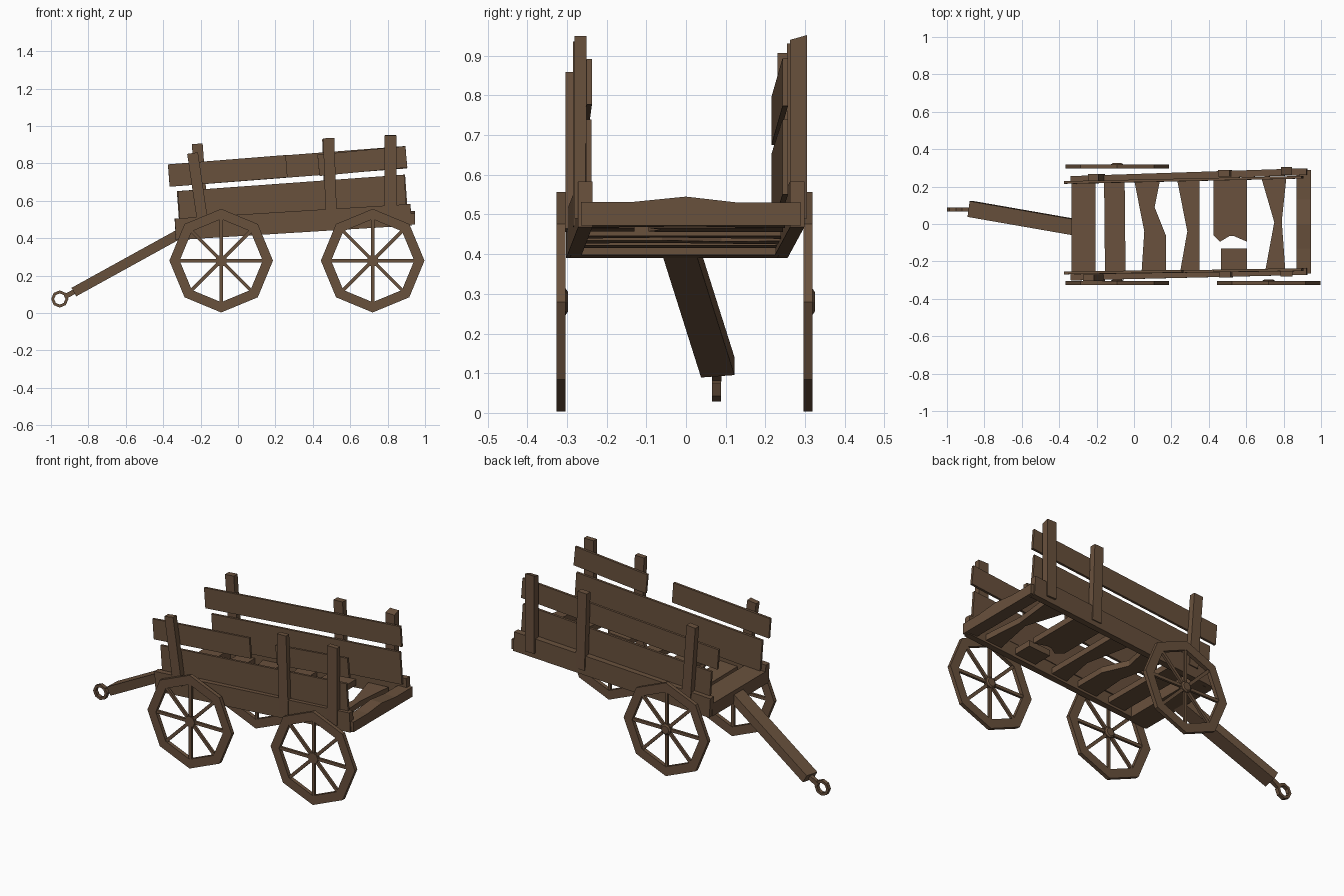
import bpy, math
from mathutils import Vector

if "Cube" in bpy.data.objects:
    bpy.data.objects.remove(bpy.data.objects["Cube"])

wood = bpy.data.materials.new("weathered brown wood")
wood.diffuse_color = (0.141, 0.082, 0.046, 1)
wood.use_nodes = True
wood.node_tree.nodes["Principled BSDF"].inputs["Base Color"].default_value = wood.diffuse_color


def make(name, verts, faces):
    me = bpy.data.meshes.new(name)
    me.from_pydata([tuple(v) for v in verts], [], faces)
    me.materials.append(wood)
    ob = bpy.data.objects.new(name, me)
    bpy.context.collection.objects.link(ob)
    return ob


def loft(name, rings):
    """Closed solid through equally sized rings of points."""
    n = len(rings[0])
    verts = [p for r in rings for p in r]
    faces = [(k * n + i, k * n + (i + 1) % n, (k + 1) * n + (i + 1) % n, (k + 1) * n + i)
             for k in range(len(rings) - 1) for i in range(n)]
    last = (len(rings) - 1) * n
    faces += [tuple(reversed(range(n))), tuple(range(last, last + n))]
    return make(name, verts, faces)


def beam(name, a, b, w, h, ref=(0, 1, 0)):
    """Square bar from a to b: w along ref, h across it."""
    a, b, ref = Vector(a), Vector(b), Vector(ref)
    d = (b - a).normalized()
    side = (ref - d * ref.dot(d)).normalized()
    up = side.cross(d)
    s = [(-1, -1), (1, -1), (1, 1), (-1, 1)]
    ring = lambda c: [c + side * (i * w / 2) + up * (j * h / 2) for i, j in s]
    return loft(name, [ring(b), ring(a)])


def ring_y(name, c, ro, ri, depth, n=8):
    """Flat-sided ring around the y axis."""
    verts, faces = [], []
    for i in range(n):
        t = 2 * math.pi * i / n
        for r, y in ((ro, -1), (ro, 1), (ri, 1), (ri, -1)):
            verts.append((c[0] + r * math.cos(t), c[1] + y * depth / 2, c[2] + r * math.sin(t)))
        j = (i + 1) % n
        for k in range(4):
            m = (k + 1) % 4
            faces.append((i * 4 + k, i * 4 + m, j * 4 + m, j * 4 + k))
    return make(name, verts, faces)


def bed_z(x):
    """Underside of the tilted bed."""
    return 0.39 + 0.06 * (x + 0.33)


# wheels: the back right one is missing
for tag, wx, wy in (("front_near", -0.09, -0.315), ("rear_near", 0.72, -0.315),
                    ("front_far", -0.09, 0.307)):
    c = Vector((wx, wy, 0.28))
    ring_y(tag + "_wheel_rim", c, 0.277, 0.222, 0.023)
    hub = [[(wx + r * math.cos(i * math.pi / 4), wy + y, 0.28 + r * math.sin(i * math.pi / 4))
            for i in range(8)] for y, r in ((-0.011, 0.033), (0.012, 0.033), (0.018, 0.024))]
    loft(tag + "_wheel_hub", hub)
    for i in range(8):
        t = i * math.pi / 4
        d = Vector((math.cos(t), 0, math.sin(t)))
        beam(tag + "_wheel_spoke", c + d * 0.02, c + d * 0.235, 0.014, 0.018)

# bed side rails
beam("near_rail", (-0.335, -0.284, bed_z(-0.335) + 0.058), (0.925, -0.254, bed_z(0.925) + 0.06), 0.036, 0.115)
beam("far_rail", (-0.335, 0.238, bed_z(-0.335) + 0.058), (0.925, 0.28, bed_z(0.925) + 0.06), 0.036, 0.115)


def slat(name, outline, lo, hi):
    loft(name, [[(x, y, bed_z(x) + h) for x, y in outline] for h in (lo, hi)])


# bed end beams and worn floor slats (outlines seen from above)
slat("front_beam", [(-0.335, -0.295), (-0.205, -0.29), (-0.205, 0.235), (-0.335, 0.23)], 0.0, 0.075)
slat("floor_slat_1", [(-0.155, -0.27), (-0.045, -0.27), (-0.05, 0.235), (-0.16, 0.235)], 0.015, 0.05)
slat("floor_slat_2", [(0.04, -0.265), (0.17, -0.265), (0.17, -0.06), (0.11, 0.09), (0.14, 0.24),
                      (0.0, 0.24), (0.055, -0.04)], 0.015, 0.05)
slat("floor_slat_3", [(0.245, -0.265), (0.35, -0.265), (0.35, 0.24), (0.23, 0.24), (0.285, -0.04)],
     0.015, 0.05)
slat("broken_slat_long", [(0.46, -0.095), (0.51, -0.065), (0.535, -0.065), (0.605, -0.095),
                          (0.605, 0.245), (0.425, 0.245), (0.425, -0.06)], 0.02, 0.055)
slat("broken_slat_stub", [(0.465, -0.265), (0.605, -0.265), (0.605, -0.13), (0.465, -0.13)], 0.02, 0.055)
slat("floor_slat_5", [(0.7, -0.26), (0.81, -0.26), (0.79, 0.015), (0.815, 0.25), (0.68, 0.25),
                      (0.75, 0.01)], 0.015, 0.05)
# rear beam with a slight hump in the middle
loft("rear_beam", [[(0.87, y, 0.472), (0.945, y, 0.472), (0.945, y, top), (0.87, y, top)]
                   for y, top in ((-0.265, 0.532), (-0.13, 0.532), (0, 0.545), (0.13, 0.53), (0.29, 0.53))])

# side boards
beam("near_lower_board", (-0.315, -0.262, 0.557), (0.895, -0.245, 0.645), 0.014, 0.19)
beam("near_upper_board_front", (-0.37, -0.262, 0.735), (0.26, -0.252, 0.785), 0.014, 0.12)
beam("near_upper_board_rear", (0.43, -0.25, 0.79), (0.9, -0.244, 0.835), 0.014, 0.115)
beam("far_lower_board", (-0.32, 0.222, 0.557), (0.9, 0.25, 0.645), 0.014, 0.19)
beam("far_upper_board", (-0.37, 0.222, 0.735), (0.9, 0.25, 0.833), 0.014, 0.12)

# side posts
beam("near_front_post", (-0.185, -0.287, 0.46), (-0.243, -0.287, 0.855), 0.034, 0.058)
beam("near_middle_post", (0.5, -0.27, 0.47), (0.485, -0.27, 0.935), 0.03, 0.06)
beam("near_rear_post", (0.815, -0.266, 0.49), (0.815, -0.266, 0.95), 0.03, 0.065)
beam("far_front_post", (-0.185, 0.248, 0.46), (-0.218, 0.248, 0.905), 0.036, 0.058)
beam("far_middle_post", (0.495, 0.272, 0.47), (0.48, 0.272, 0.93), 0.036, 0.06)
# rear far post has a sloping top
loft("far_rear_post", [[(0.785, 0.262, z), (0.845, 0.262, z), (0.845, 0.305, z + s), (0.785, 0.305, z + s)]
                       for z, s in ((0.49, 0), (0.94, 0.012))])

# drawbar with towing ring
beam("drawbar", (-0.872, 0.08, 0.115), (-0.31, -0.018, 0.425), 0.085, 0.052)
beam("drawbar_shank", (-0.92, 0.078, 0.09), (-0.865, 0.078, 0.12), 0.022, 0.026)
ring_y("towing_ring", (-0.953, 0.077, 0.075), 0.046, 0.03, 0.022)

# make all face directions point outwards
import bmesh
for ob in bpy.data.objects:
    bm = bmesh.new()
    bm.from_mesh(ob.data)
    bmesh.ops.recalc_face_normals(bm, faces=bm.faces)
    bm.to_mesh(ob.data)
    bm.free()
